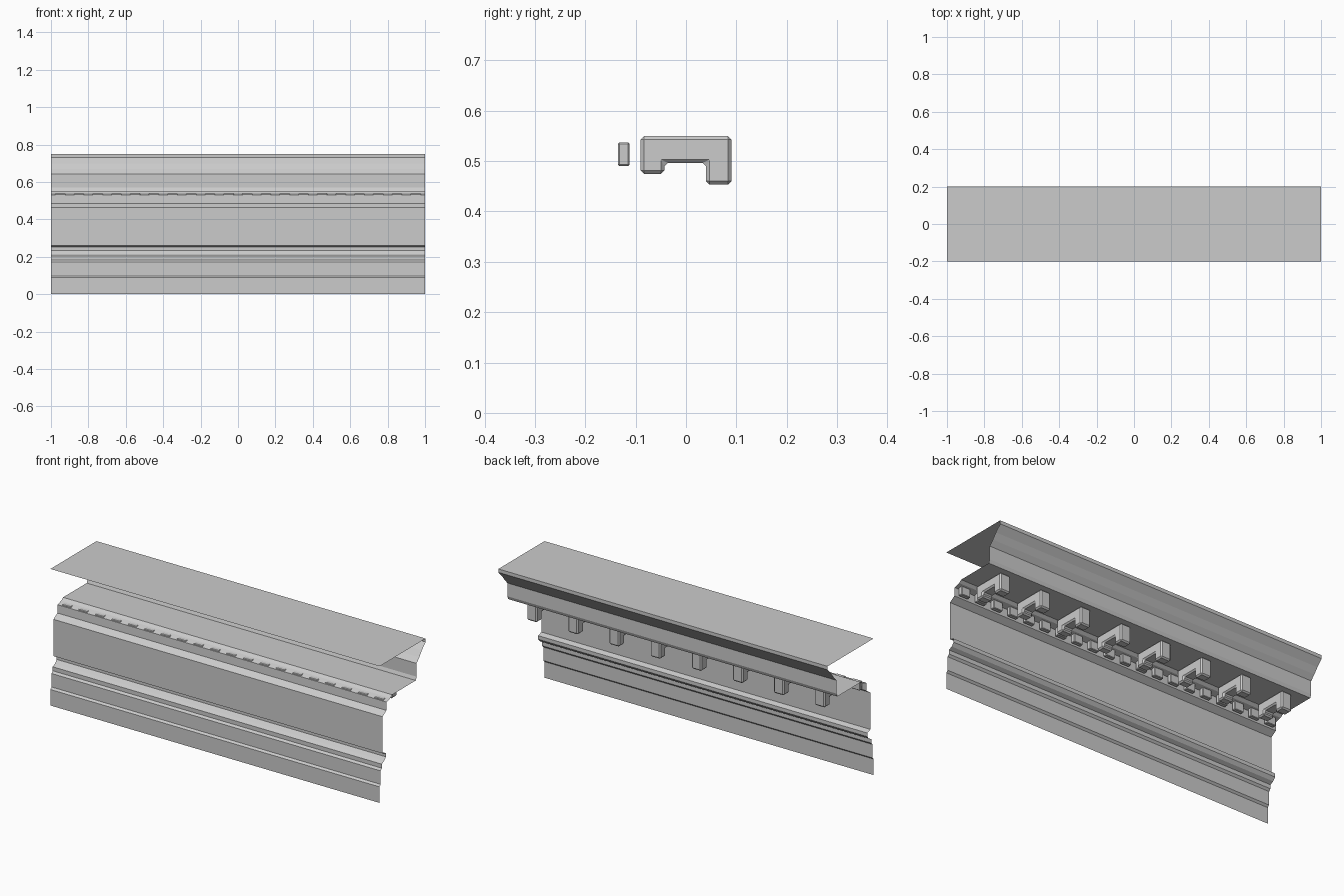
import bpy, bmesh
from mathutils import Matrix

if "Cube" in bpy.data.objects:
    bpy.data.objects.remove(bpy.data.objects["Cube"])


def finish(bm, name):
    me = bpy.data.meshes.new(name)
    bm.to_mesh(me)
    bm.free()
    ob = bpy.data.objects.new(name, me)
    bpy.context.collection.objects.link(ob)
    return ob


def sweep(name, profile):
    """Open shell: a (y, z) profile swept along x."""
    bm = bmesh.new()
    a = [bm.verts.new((-1, y, z)) for y, z in profile]
    b = [bm.verts.new((1, y, z)) for y, z in profile]
    for i in range(len(profile) - 1):
        bm.faces.new((a[i], a[i + 1], b[i + 1], b[i]))
    return finish(bm, name)


def row(name, outline, width, count, bevel):
    """Row of bevelled blocks, each a (y, z) outline extruded in x."""
    pitch = 2 / count
    bm = bmesh.new()
    face = bm.faces.new([bm.verts.new((-width / 2, y, z)) for y, z in outline])
    ext = bmesh.ops.extrude_face_region(bm, geom=[face])
    moved = [v for v in ext["geom"] if isinstance(v, bmesh.types.BMVert)]
    bmesh.ops.translate(bm, verts=moved, vec=(width, 0, 0))
    bmesh.ops.recalc_face_normals(bm, faces=bm.faces[:])
    bmesh.ops.bevel(bm, geom=bm.edges[:], offset=bevel, segments=1, affect='EDGES')
    base = bm.verts[:] + bm.edges[:] + bm.faces[:]
    for i in range(1, count):
        d = bmesh.ops.duplicate(bm, geom=base)
        vs = [v for v in d["geom"] if isinstance(v, bmesh.types.BMVert)]
        bmesh.ops.translate(bm, verts=vs, vec=(pitch * i, 0, 0))
    bm.transform(Matrix.Translation((-1 + pitch / 2, 0, 0)))
    return finish(bm, name)


# Architrave: stepped bands with a cap
architrave = [(-.2, 0), (-.2, .088), (-.19, .098), (-.19, .172), (-.18, .183),
              (-.18, .205), (-.16, .215), (-.145, .232), (-.145, .252), (-.173, .261)]
# Frieze wall and dentil band
frieze = [(-.173, .463), (-.14, .485), (-.138, .53), (-.105, .54), (-.09, .552)]
# Cornice: soffit, fascia, crown and roof sheet
cornice = [(.115, .552), (.122, .57), (.122, .643), (.145, .668), (.168, .698),
           (.2, .731), (.2, .75), (-.2, .75)]
shell = sweep("entablature_shell", architrave + frieze + cornice)
for p in shell.data.polygons:
    p.flip() if p.normal.y < 0 and p.center.z < .5 else None

# Dentils
row("dentils", [(-.135, .49), (-.112, .49), (-.112, .537), (-.135, .537)], .055, 20, .003)

# Modillion brackets under the soffit
row("modillions", [(-.09, .55), (-.09, .474), (-.043, .474), (-.043, .496), (.04, .496),
                   (.04, .453), (.09, .453), (.09, .55)], .062, 8, .007)
